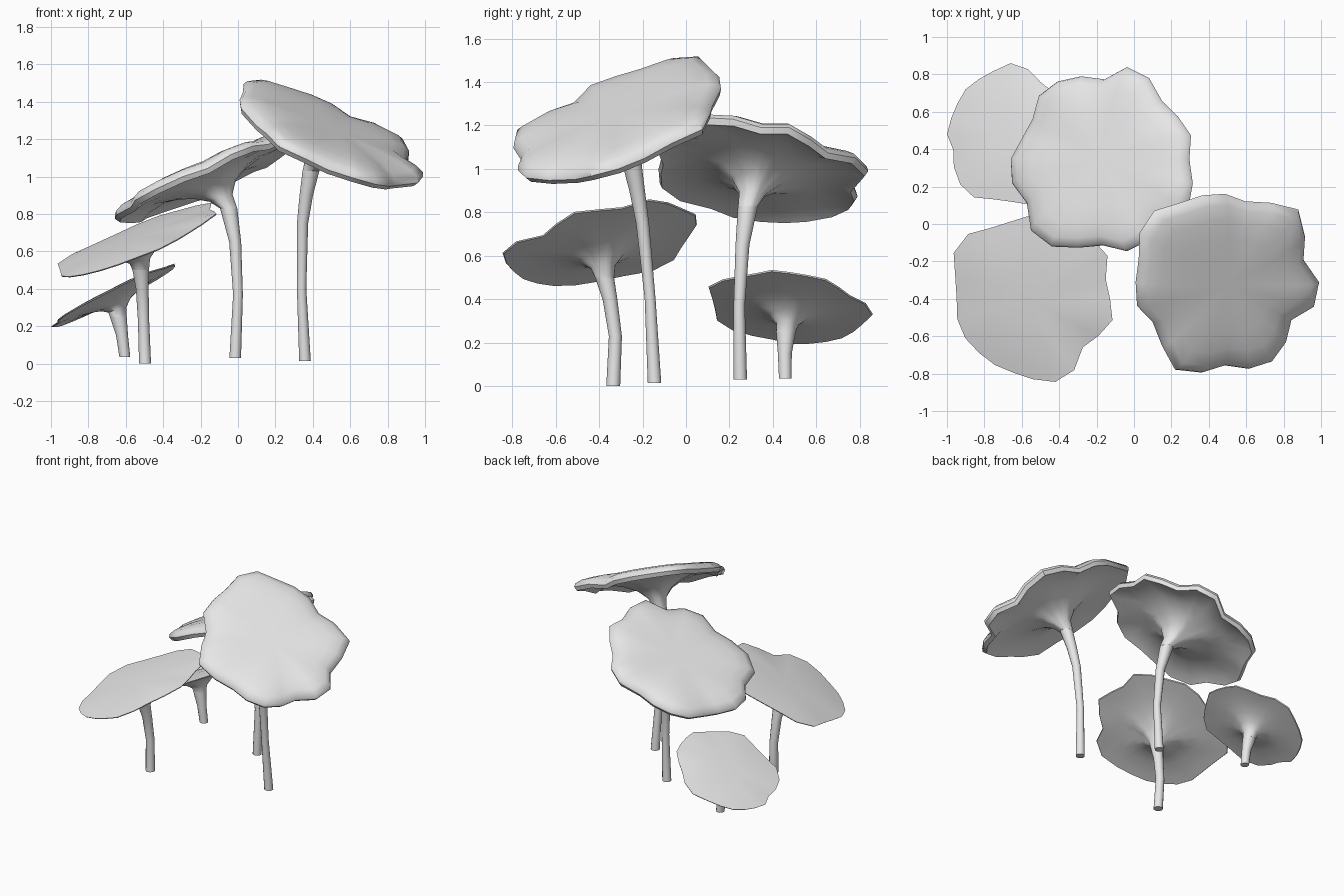
import bpy, bmesh
from math import cos, sin, tau, radians
from mathutils import Vector

cube = bpy.data.objects.get("Cube")
if cube:
    bpy.data.objects.remove(cube, do_unlink=True)

grey = bpy.data.materials.new("plain_grey")
grey.use_nodes = True
grey.diffuse_color = (0.8, 0.8, 0.8, 1)
grey.node_tree.nodes["Principled BSDF"].inputs["Base Color"].default_value = (0.8, 0.8, 0.8, 1)


def loft(name, rings, tip=None):
    """Bridge matching rings in order, start at an optional tip and close the ends."""
    bm = bmesh.new()
    rows = [[bm.verts.new(p) for p in ring] for ring in rings]
    n = len(rows[0])
    for a, b in zip(rows, rows[1:]):
        for i in range(n):
            j = (i + 1) % n
            bm.faces.new((a[i], a[j], b[j], b[i]))
    if tip is not None:
        top = bm.verts.new(tip)
        for i in range(n):
            bm.faces.new((top, rows[0][(i + 1) % n], rows[0][i]))
    else:
        bm.faces.new(rows[0])
    bm.faces.new(rows[-1])
    bmesh.ops.recalc_face_normals(bm, faces=bm.faces)
    mesh = bpy.data.meshes.new(name)
    bm.to_mesh(mesh)
    bm.free()
    mesh.materials.append(grey)
    obj = bpy.data.objects.new(name, mesh)
    bpy.context.collection.objects.link(obj)
    bpy.ops.object.select_all(action="DESELECT")
    obj.select_set(True)
    bpy.context.view_layer.objects.active = obj
    bpy.ops.object.shade_smooth_by_angle(angle=radians(45))


def circle(centre, radius, n):
    return [Vector(centre) + Vector((cos(tau * i / n), sin(tau * i / n), 0)) * radius
            for i in range(n)]


# Cap sections: fraction of the outline, height above the tilted cap plane
THICK = [(0.3, 0.025), (0.55, 0.025), (0.75, 0.022), (0.9, 0.012), (0.98, -0.005),
         (1, -0.025), (0.97, -0.05), (0.85, -0.035), (0.6, -0.035)]
THIN = [(0.3, 0.018), (0.6, 0.014), (0.85, 0.006), (1, 0), (0.99, -0.006),
        (0.85, -0.008), (0.6, -0.015)]
# Funnel under the cap: fraction of the outline, blend towards the stalk top
FUNNEL = [(0.4, 0.15), (0.25, 0.36), (0.15, 0.65)]


def mushroom(name, centre, slope, outline, section, groove, stalk):
    centre = Vector(centre)
    radii = [int(r) / 100 for r in outline.split()]
    n = len(radii)
    mean = sum(radii) / n
    normal = Vector((-slope[0], -slope[1], 1))

    def on_plane(i, f):
        x, y = cos(tau * i / n) * radii[i] * f, sin(tau * i / n) * radii[i] * f
        return Vector((x, y, slope[0] * x + slope[1] * y))

    # Lobed cap with shallow grooves between the lobes
    rings = []
    for f, h in section:
        rings.append([centre + on_plane(i, f)
                      + normal * (h + groove * min(0, radii[i] - mean) * f ** 3)
                      for i in range(n)])
    under = centre + normal * section[-1][1]
    top, top_radius = Vector(stalk[-1][:3]), stalk[-1][3]
    for f, w in FUNNEL:
        mid = under.lerp(top, w)
        ring = circle((0, 0, 0), top_radius, n)
        rings.append([mid + on_plane(i, f).lerp(ring[i], w * w) for i in range(n)])
    rings.append(circle(top, top_radius, n))
    loft(name + "_cap", rings, centre + normal * section[0][1])

    # Bent stalk
    loft(name + "_stalk", [circle(p[:3], p[3], 12) for p in stalk])


mushroom("tall_left_mushroom", (0.5, -0.32, 1.235), (-0.42, 0.35),
         "50 44 49 55 49 44 47 48 49 54 53 48 48 49 44 48 54 50 45 48 49 46 42 49",
         THICK, 0.5,
         [(0.358, -0.145, 0.015, 0.031), (0.34, -0.165, 0.4, 0.025),
          (0.345, -0.2, 0.75, 0.03), (0.365, -0.225, 0.9, 0.036),
          (0.39, -0.25, 1.03, 0.045)])

mushroom("tall_back_mushroom", (-0.18, 0.35, 1.02), (0.45, -0.13),
         "46 49 46 44 50 51 43 46 48 48 44 45 49 50 47 54 54 49 46 51 50 46 53 50",
         THICK, 0.5,
         [(-0.015, 0.25, 0.03, 0.031), (0, 0.245, 0.37, 0.026),
          (-0.015, 0.26, 0.65, 0.032), (-0.05, 0.285, 0.83, 0.046)])

mushroom("short_front_mushroom", (-0.54, -0.4, 0.655), (0.4, 0.2),
         "41 40 46 45 44 46 45 43 44 49 49 43 41 42 42 41 41 41 43 46 44 37 40 44",
         THIN, 0.2,
         [(-0.497, -0.335, 0, 0.032), (-0.505, -0.325, 0.23, 0.03),
          (-0.512, -0.35, 0.4, 0.034), (-0.52, -0.375, 0.5, 0.044)])

mushroom("small_back_mushroom", (-0.66, 0.48, 0.37), (0.5, -0.1),
         "32 32 33 32 32 36 38 35 34 34 33 33 34 32 35 38 39 36 36 39 36 33 32 33",
         THIN, 0.2,
         [(-0.605, 0.457, 0.035, 0.029), (-0.62, 0.455, 0.15, 0.032),
          (-0.64, 0.46, 0.25, 0.045)])
